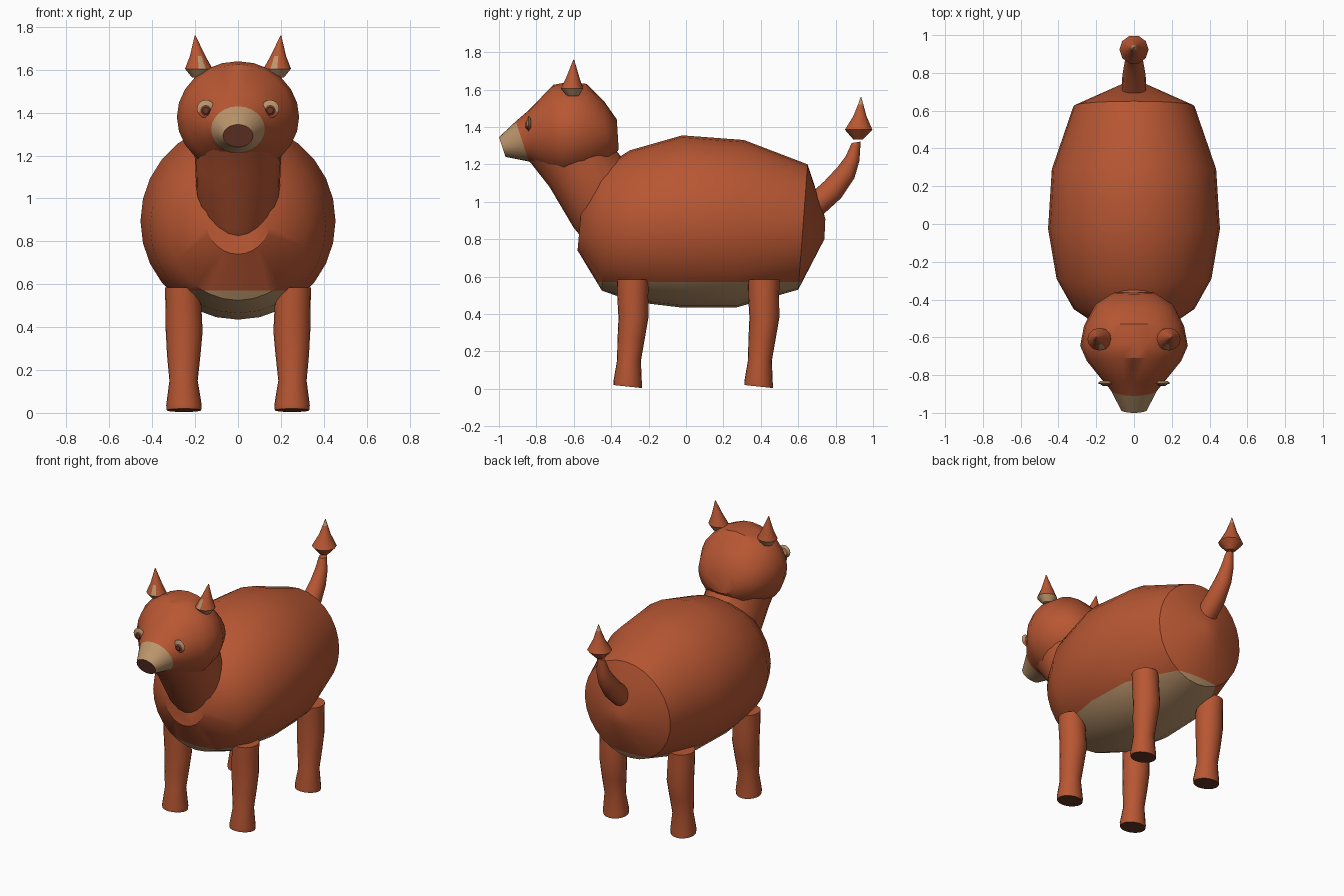
import bpy, bmesh, math
from mathutils import Vector

if "Cube" in bpy.data.objects:
    bpy.data.objects.remove(bpy.data.objects["Cube"])


def material(name, rgb):
    m = bpy.data.materials.new(name)
    m.diffuse_color = (*rgb, 1)
    m.use_nodes = True
    m.node_tree.nodes["Principled BSDF"].inputs["Base Color"].default_value = m.diffuse_color
    return m


RUST = material("rust fur", (0.48, 0.095, 0.033))
TAN = material("tan fur", (0.50, 0.30, 0.15))
DARK = material("dark brown", (0.14, 0.04, 0.022))
MATS = [RUST, TAN, DARK]


def loft(name, rings, n=24, rule=None, cut=None, angle=35):
    """Skin through elliptical rings given as (centre, half axis u, half axis v)."""
    bm = bmesh.new()
    loops = []
    for c, u, v in rings:
        c, u, v = Vector(c), Vector(u), Vector(v)
        loops.append([bm.verts.new(c + u * math.cos(2 * math.pi * i / n)
                                   + v * math.sin(2 * math.pi * i / n)) for i in range(n)])
    for a, b in zip(loops, loops[1:]):
        for i in range(n):
            j = (i + 1) % n
            bm.faces.new((a[i], a[j], b[j], b[i]))
    bm.faces.new(loops[0])
    bm.faces.new(loops[-1])
    if cut is not None:
        bmesh.ops.bisect_plane(bm, geom=bm.verts[:] + bm.edges[:] + bm.faces[:],
                               plane_co=(0, 0, cut), plane_no=(0, 0, 1))
    bmesh.ops.recalc_face_normals(bm, faces=bm.faces[:])
    if rule:
        for f in bm.faces:
            f.material_index = rule(f.calc_center_median(), f.normal)
    me = bpy.data.meshes.new(name)
    bm.to_mesh(me)
    bm.free()
    for m in MATS:
        me.materials.append(m)
    ob = bpy.data.objects.new(name, me)
    bpy.context.collection.objects.link(ob)
    bpy.ops.object.select_all(action='DESELECT')
    ob.select_set(True)
    bpy.context.view_layer.objects.active = ob
    bpy.ops.object.shade_smooth_by_angle(angle=math.radians(angle))
    return ob


def side(yt, zt, yb, zb, w):
    """Ring from its top and bottom points in side profile and its half width."""
    return ((0, (yt + yb) / 2, (zt + zb) / 2), (w, 0, 0),
            (0, (yt - yb) / 2, (zt - zb) / 2))


def flat(x, y, z, rx, ry, tilt=0):
    """Level ring, optionally tilted so that its front edge rises."""
    return ((x, y, z), (rx, 0, 0), (0, ry, -tilt))


# Barrel body with a pale belly and a shallow cone at the rump
loft("body", [side(*r) for r in (
    (-0.55, 1.06, -0.58, 0.74, 0.15),
    (-0.45, 1.18, -0.45, 0.525, 0.32),
    (-0.30, 1.275, -0.28, 0.465, 0.41),
    (-0.02, 1.355, -0.03, 0.435, 0.455),
    (0.31, 1.33, 0.27, 0.435, 0.435),
    (0.65, 1.20, 0.60, 0.53, 0.32),
    (0.745, 0.91, 0.74, 0.80, 0.06))],
    n=28, cut=0.57, rule=lambda c, nrm: 1 if c.z < 0.57 else 0)

# Neck
loft("neck", [side(*r) for r in (
    (-0.25, 1.15, -0.55, 0.80, 0.17),
    (-0.33, 1.22, -0.60, 0.86, 0.195),
    (-0.37, 1.27, -0.73, 1.08, 0.20),
    (-0.365, 1.33, -0.84, 1.22, 0.21))])

# Head, pale muzzle and dark nose cap
loft("head", [side(*r) for r in (
    (-0.37, 1.44, -0.36, 1.28, 0.11),
    (-0.44, 1.54, -0.41, 1.20, 0.205),
    (-0.53, 1.63, -0.55, 1.13, 0.265),
    (-0.63, 1.64, -0.66, 1.12, 0.285),
    (-0.71, 1.625, -0.74, 1.15, 0.25),
    (-0.84, 1.49, -0.82, 1.205, 0.165),
    (-0.91, 1.43, -0.84, 1.215, 0.125),
    (-1.0, 1.345, -0.965, 1.24, 0.07))],
    rule=lambda c, nrm: (2 if c.y < -0.97 else
                         1 if c.y + 0.25 * (c.z - 1.3) < -0.875 else 0))

# Legs with flared feet and dark soles
for label, y in (("front", -0.285), ("back", 0.415)):
    for tag, s in (("left", 1), ("right", -1)):
        loft(f"{label}_{tag}_leg", [
            flat(s * 0.252, y - 0.027, 0.012, 0.080, 0.076, 0.008),
            flat(s * 0.252, y - 0.027, 0.035, 0.083, 0.076, 0.006),
            flat(s * 0.254, y - 0.020, 0.15, 0.066, 0.064),
            flat(s * 0.253, y - 0.008, 0.27, 0.078, 0.073),
            flat(s * 0.251, y + 0.004, 0.38, 0.086, 0.080),
            flat(s * 0.255, y, 0.50, 0.084, 0.083),
            flat(s * 0.260, y, 0.585, 0.080, 0.085)],
            n=20, rule=lambda c, nrm: 2 if nrm.z < -0.9 else 0)

# Ears: spinning-top shapes with a pale inner strip and underside
for tag, s in (("left", 1), ("right", -1)):
    loft(f"{tag}_ear", [
        flat(s * 0.18, -0.605, 1.565, 0.035, 0.03),
        flat(s * 0.183, -0.61, 1.605, 0.064, 0.06),
        flat(s * 0.188, -0.605, 1.665, 0.036, 0.035),
        flat(s * 0.200, -0.60, 1.76, 0.002, 0.002)],
        n=12, rule=lambda c, nrm: 1 if c.z < 1.6 or (
            c.z < 1.67 and nrm.y < -0.8 and nrm.x * c.x < 0) else 0)

# Eyes: thin discs with a pale upper lid and a dark pupil
for tag, s in (("left", 1), ("right", -1)):
    def disc(name, z, y, r, rule):
        loft(name, [((s * 0.15, y + d, z), (r * k, 0, 0), (0, 0, r * k))
                    for d, k in ((0.012, 0.6), (0, 1), (-0.008, 0.6))],
             n=16, rule=rule)
    disc(f"{tag}_eye", 1.418, -0.842, 0.042, lambda c, nrm: 1 if c.z > 1.41 else 0)
    disc(f"{tag}_pupil", 1.411, -0.850, 0.025, lambda c, nrm: 2)

# Curved tail
loft("tail", [
    ((0, 0.68, 0.97), (0.065, 0, 0), (0, -0.035, 0.055)),
    ((0, 0.785, 1.065), (0.062, 0, 0), (0, -0.045, 0.045)),
    ((0, 0.855, 1.155), (0.05, 0, 0), (0, -0.045, 0.03)),
    ((0, 0.89, 1.23), (0.04, 0, 0), (0, -0.037, 0.012)),
    ((0, 0.91, 1.318), (0.025, 0, 0), (0, -0.024, -0.004))], n=16)

# Tail tuft with a pale tip
loft("tail_tuft", [
    flat(0, 0.92, 1.332, 0.028, 0.026),
    flat(0, 0.923, 1.385, 0.077, 0.077),
    flat(0, 0.93, 1.46, 0.036, 0.036),
    flat(0, 0.934, 1.52, 0.015, 0.015),
    flat(0, 0.935, 1.56, 0.002, 0.002)],
    n=10, rule=lambda c, nrm: 1 if c.z > 1.525 else 0)
